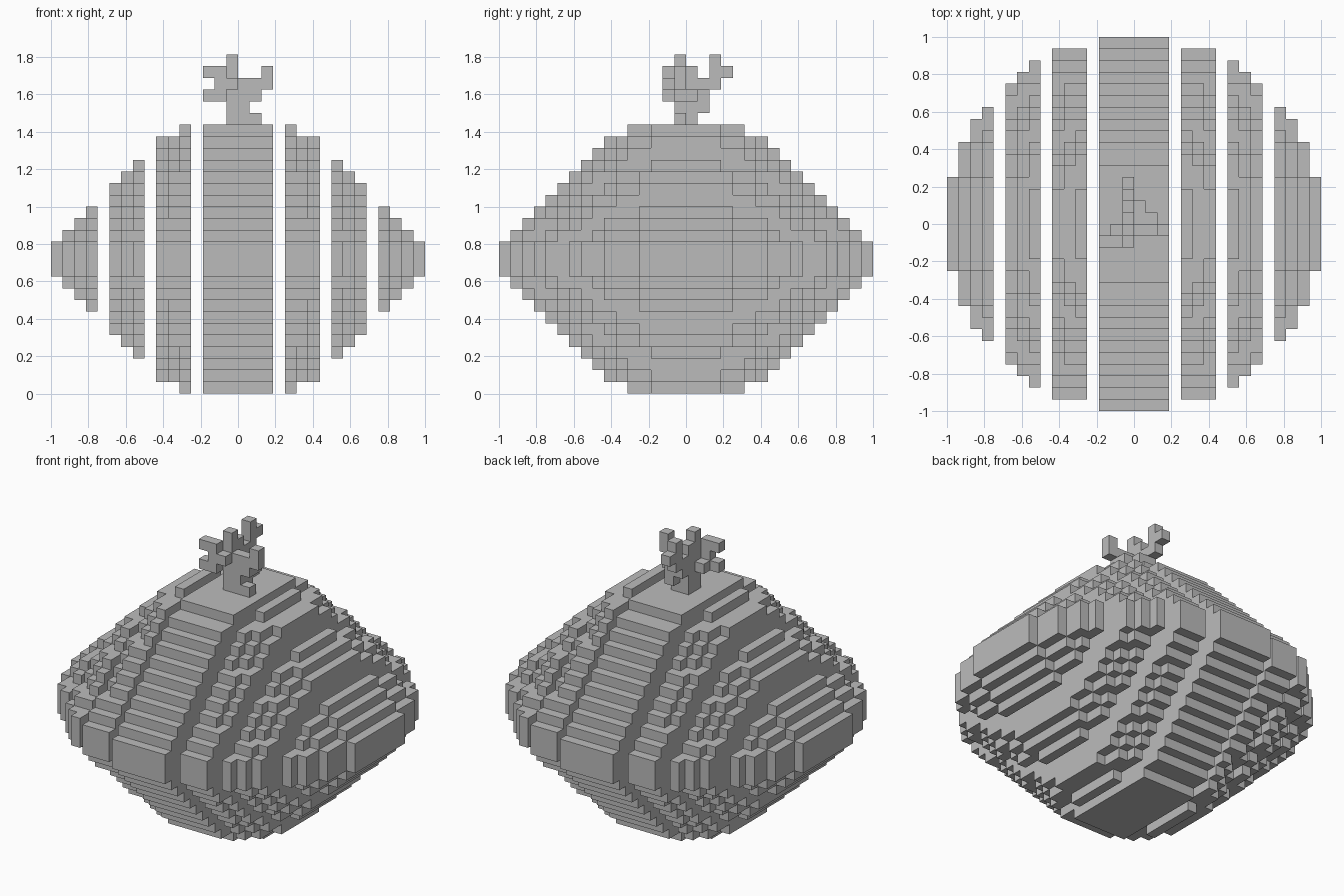
import bpy, bmesh, math
from mathutils import Vector

old = bpy.data.objects.get("Cube")
if old:
    bpy.data.objects.remove(old, do_unlink=True)

UNIT = 1 / 16          # edge of one block
LAYERS = 23            # layers in the body
MID = LAYERS // 2

grey = bpy.data.materials.new("plain_grey")
grey.use_nodes = True
colour = (0.5, 0.5, 0.5, 1)
grey.diffuse_color = colour
grey.node_tree.nodes["Principled BSDF"].inputs["Base Color"].default_value = colour

AXES = [Vector((1, 0, 0)), Vector((0, 1, 0)), Vector((0, 0, 1))]


def build_blocks(name, cells):
    """Make one object from the exposed faces of a set of unit blocks."""
    bm = bmesh.new()
    for cell in cells:
        centre = Vector(cell) + Vector((0.5, 0.5, 0.5))
        for i in range(3):
            for sign in (-1, 1):
                n = AXES[i] * sign
                if tuple(int(c + d) for c, d in zip(cell, n)) in cells:
                    continue
                u, v = AXES[(i + 1) % 3] * sign, AXES[(i + 2) % 3]
                corners = (-u - v, u - v, u + v, v - u)
                bm.faces.new([bm.verts.new((centre + (n + c) / 2) * UNIT)
                              for c in corners])
    bmesh.ops.remove_doubles(bm, verts=bm.verts, dist=UNIT / 10)
    bmesh.ops.dissolve_limit(bm, angle_limit=math.radians(1),
                             verts=bm.verts, edges=bm.edges)
    mesh = bpy.data.meshes.new(name)
    bm.to_mesh(mesh)
    bm.free()
    mesh.materials.append(grey)
    obj = bpy.data.objects.new(name, mesh)
    bpy.context.collection.objects.link(obj)


def layer_radius(z):
    """Straight taper from the middle band to the flat caps."""
    d = abs(z - MID)
    return 5 if d == MID else min(16, 17 - d)


def slab_cells(start, end):
    """Blocks of the round body between two x positions."""
    cells = set()
    for z in range(LAYERS):
        limit = layer_radius(z) ** 2 + 3
        for x in range(start, end):
            for y in range(-16, 16):
                if (x + 0.5) ** 2 + (y + 0.5) ** 2 <= limit:
                    cells.add((x, y, z))
    return cells


# Body: upright slices with a one-block gap between them
build_blocks("centre_slice", slab_cells(-3, 3))
for part, start, end in (("inner", 4, 7), ("middle", 8, 11), ("outer", 12, 16)):
    build_blocks(part + "_slice_left", slab_cells(start, end))
    build_blocks(part + "_slice_right", slab_cells(-end, -start))

# Branching twig: (x, y) blocks for each layer above the body
twig_layers = [
    [(-1, -1), (0, -1), (-1, 0), (0, 0), (1, -1)],
    [(-1, -1), (0, -1), (-1, 0), (0, 0), (0, 1)],
    [(-3, -2), (-2, -2), (-2, -1), (-1, -1), (0, -1), (1, -1),
     (-1, 0), (0, 0), (1, 0), (0, 1), (-1, 1)],
    [(-2, -2), (-1, -2), (-1, -1), (0, -1), (1, -1), (2, -1),
     (-1, 0), (-1, 1), (-1, 2)],
    [(-3, -2), (-2, -2), (-1, -1), (-1, 0), (2, -1), (-1, 2), (-1, 3)],
    [(-1, -1), (-1, 2)],
]
twig = {(x, y, LAYERS + k) for k, row in enumerate(twig_layers) for x, y in row}
build_blocks("twig", twig)
